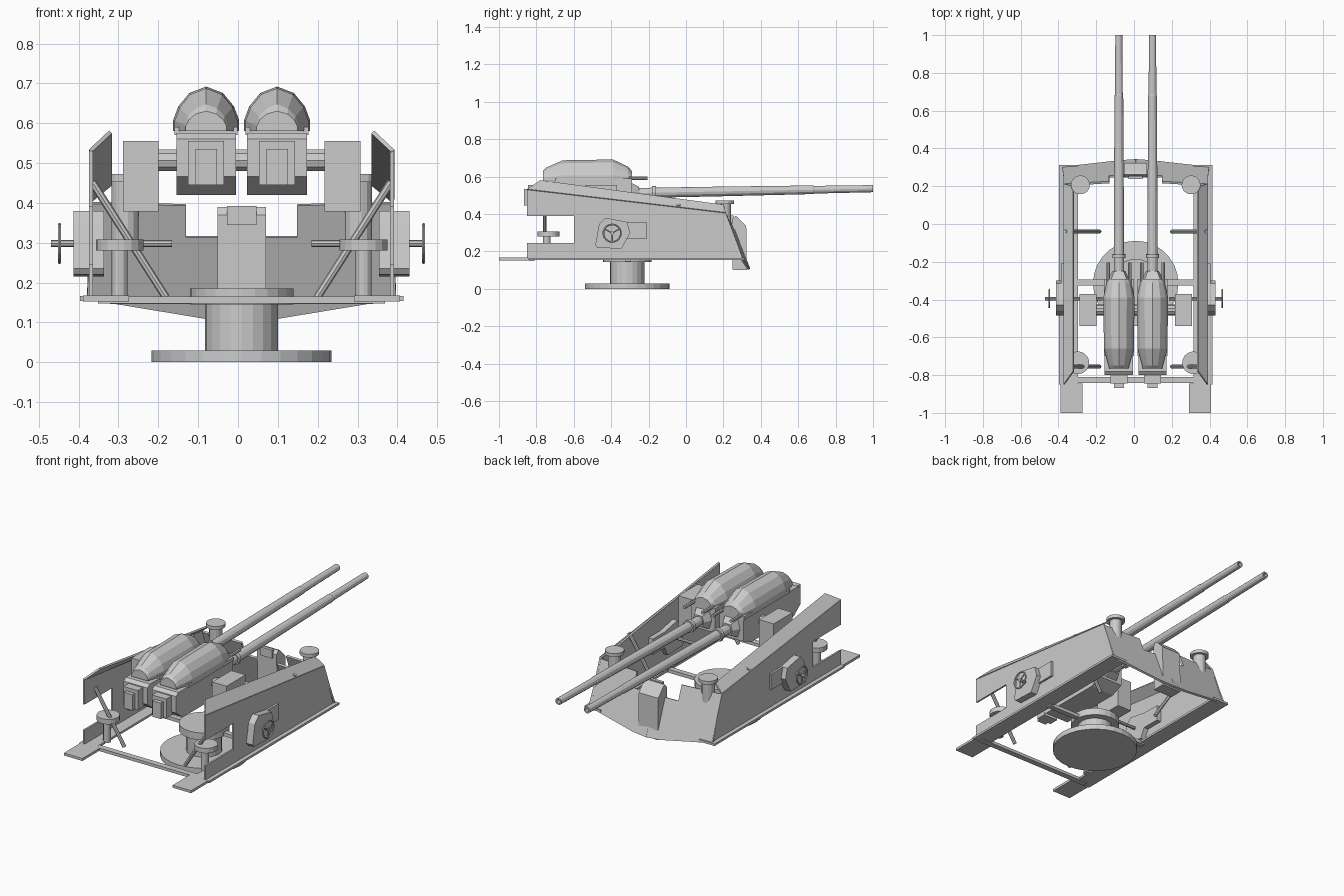
import bpy, bmesh, math
from mathutils import Vector

if "Cube" in bpy.data.objects:
    bpy.data.objects.remove(bpy.data.objects["Cube"])

CX = 0.009  # centre line of the mount
GUN = 0.089  # gun offset from the centre line


def mesh(name, verts, faces, thick=0):
    me = bpy.data.meshes.new(name)
    me.from_pydata([tuple(v) for v in verts], [], faces)
    bm = bmesh.new()
    bm.from_mesh(me)
    bmesh.ops.recalc_face_normals(bm, faces=bm.faces)
    bm.to_mesh(me)
    bm.free()
    ob = bpy.data.objects.new(name, me)
    bpy.context.collection.objects.link(ob)
    if thick:
        m = ob.modifiers.new("thickness", 'SOLIDIFY')
        m.thickness = thick
        m.offset = 0
    return ob


def loft(name, rings, caps=True):
    n = len(rings[0])
    verts = [v for r in rings for v in r]
    faces = [(k*n+i, k*n+(i+1) % n, (k+1)*n+(i+1) % n, (k+1)*n+i)
             for k in range(len(rings)-1) for i in range(n)]
    if caps:
        faces += [tuple(range(n)), tuple(range(len(verts)-n, len(verts)))]
    return mesh(name, verts, faces)


def extrude_x(name, prof, x0, x1):
    return loft(name, [[(x, y, z) for y, z in prof] for x in (x0, x1)])


def box(name, x, y, z):
    return extrude_x(name, [(y[0], z[0]), (y[1], z[0]), (y[1], z[1]), (y[0], z[1])], *x)


def lathe(name, a, b, prof, n=12, caps=True):
    """Revolve (distance along a-b, radius) pairs around the line from a to b."""
    a, d = Vector(a), (Vector(b)-Vector(a)).normalized()
    q = d.to_track_quat('Z', 'Y')
    rings = [[a + q @ Vector((r*math.cos(math.tau*i/n), r*math.sin(math.tau*i/n), t))
              for i in range(n)] for t, r in prof]
    return loft(name, rings, caps)


def rod(name, a, b, r, n=10):
    return lathe(name, a, b, [(0, r), ((Vector(b)-Vector(a)).length, r)], n)


def disc(name, x, y, z0, z1, r, n=20):
    return rod(name, (x, y, z0), (x, y, z1), r, n)


# Pedestal
disc("base_disc", CX, -.315, 0, .03, .226, 28)
disc("pedestal_column", CX, -.315, .03, .15, .092, 20)
disc("pedestal_flange", CX, -.315, .145, .185, .13, 24)

# Frame cross bars
box("front_cross_bar", (CX-.36, CX+.36), (-.843, -.81), (.148, .165))
box("middle_cross_bar", (CX-.33, CX+.33), (-.325, -.295), (.146, .165))

# Central cover and small lug on the rear plate
extrude_x("rear_cover", [(.25, .10), (.245, .37), (.262, .39), (.275, .385),
                         (.322, .335), (.325, .10)], CX-.061, CX+.061)
box("rear_cover_lug", (CX-.037, CX+.037), (.237, .255), (.345, .392))


def plate_y(x, z):
    return .34 - .05*x - .38*(z-.1)


side = [(-.85, .16), (.305, .16), (.213, .405), (-.85, .53), (-.85, .39),
        (-.6, .39), (-.6, .245), (-.85, .245)]
rear = [(0, .105), (.085, .11), (.34, .152), (.388, .165), (.378, .40),
        (.14, .395), (.14, .315), (0, .315)]
gearbox = [(-.485, .235), (-.465, .345), (-.43, .38), (-.315, .358),
           (-.298, .3), (-.345, .215), (-.475, .22)]

for s, tag in ((-1, "left"), (1, "right")):
    def X(v):
        return CX + s*v
    # Rails, foot plates and shields
    box(tag+"_rail", (X(.306), X(.406)), (-.85, .312), (.154, .166))
    box(tag+"_foot_plate", (X(.282), X(.398)), (-1, -.845), (.153, .167))
    extrude_x(tag+"_shield", side, X(.373), X(.383))
    mesh(tag+"_shield_top", [(X(.380), -.85, .53), (X(.380), .213, .405),
                             (X(.329), .2, .447), (X(.329), -.78, .578)], [(0, 1, 2, 3)], .01)
    mesh(tag+"_rear_plate", [(X(x), plate_y(x, z), z) for x, z in rear],
         [tuple(range(len(rear)))], .012)
    # Bollards at the rear
    disc(tag+"_bollard_stem", X(.293), .207, .3, .458, .034, 14)
    disc(tag+"_bollard_cap", X(.293), .207, .453, .472, .05, 18)
    # Seats at the front
    disc(tag+"_seat_post", X(.306), -.745, .16, .285, .02, 12)
    disc(tag+"_seat", X(.306), -.735, .28, .308, .06, 18)
    # Diagonal shield struts
    for y in (-.755, -.04):
        rod(tag+"_strut", (X(.375), y, .452), (X(.19), y, .163), .010, 8)
    # Training gear with handwheel
    extrude_x(tag+"_gearbox", gearbox, X(.345), X(.422))
    box(tag+"_gearbox_rear", (X(.345), X(.395)), (-.33, -.21), (.268, .358))
    rod(tag+"_wheel_axle", (X(.175), -.395, .298),
        (X(.479 if s < 0 else .461), -.395, .298), .009, 8)
    bpy.ops.mesh.primitive_torus_add(location=(X(.457), -.395, .298), rotation=(0, math.pi/2, 0),
                                     major_segments=18, minor_segments=6,
                                     major_radius=.047, minor_radius=.0045)
    bpy.context.object.name = tag+"_handwheel"
    for k in range(3):
        t = math.tau*k/3 + math.pi/6
        rod(tag+"_wheel_spoke", (X(.457), -.395, .298),
            (X(.457), -.395+.046*math.cos(t), .298+.046*math.sin(t)), .004, 6)
    # Trunnion block
    box(tag+"_trunnion_block", (X(.208), X(.298)), (-.54, -.37), (.378, .555))

rod("trunnion_axle", (CX-.215, -.455, .507), (CX+.215, -.455, .507), .029, 10)

# Twin guns
cover = [(.083, .0), (.083, .027), (.07, .062), (.042, .096), (0, .112)]
cover = cover + [(-x, z) for x, z in cover[-2::-1]]
stations = [(-.765, .62, .45), (-.75, .66, .6), (-.66, .95, .96),
            (-.39, 1, 1), (-.31, .78, .66), (-.29, .66, .45)]
for s, tag in ((-1, "left"), (1, "right")):
    gx = CX + s*GUN
    # Receiver, tray and breech
    extrude_x(tag+"_receiver", [(-.80, .466), (-.74, .42), (-.36, .42), (-.29, .45),
                                (-.29, .57), (-.78, .575), (-.80, .56)], gx-.075, gx+.075)
    box(tag+"_breech", (gx-.045, gx+.045), (-.845, -.79), (.445, .555))
    box(tag+"_breech_cap", (gx-.027, gx+.027), (-.867, -.84), (.445, .535))
    # Faceted cover
    loft(tag+"_gun_cover", [[(gx+x*wx, y, .58+z*wz) for x, z in cover]
                            for y, wx, wz in stations])
    box(tag+"_cover_flange", (gx-.079, gx+.079), (-.70, -.29), (.57, .59))
    # Recoil rods above and beside the barrel
    for k in (-1, 1):
        rod(tag+"_recoil_rod", (gx+k*.057, -.4, .592), (gx+k*.057, -.205, .592), .009, 8)
    # Tapered nose, barrel with bore and collar
    ring = [(-.04, -.05), (.04, -.05), (.055, 0), (.04, .05), (-.04, .05), (-.055, 0)]
    loft(tag+"_gun_nose", [[(gx+x*w, y, .515+z*w) for x, z in ring]
                           for y, w in ((-.3, 1.1), (-.25, .62))])
    lathe(tag+"_barrel", (gx, -.3, .512), (gx, 1, .536),
          [(0, .027), (.45, .026), (.98, .023), (.985, .0205), (1.3, .019),
           (1.3, .011), (1.24, .011)], 12)
    lathe(tag+"_barrel_collar", (gx, -.18, .515), (gx, -.155, .5155),
          [(0, .035), (.02, .035)], 12)
